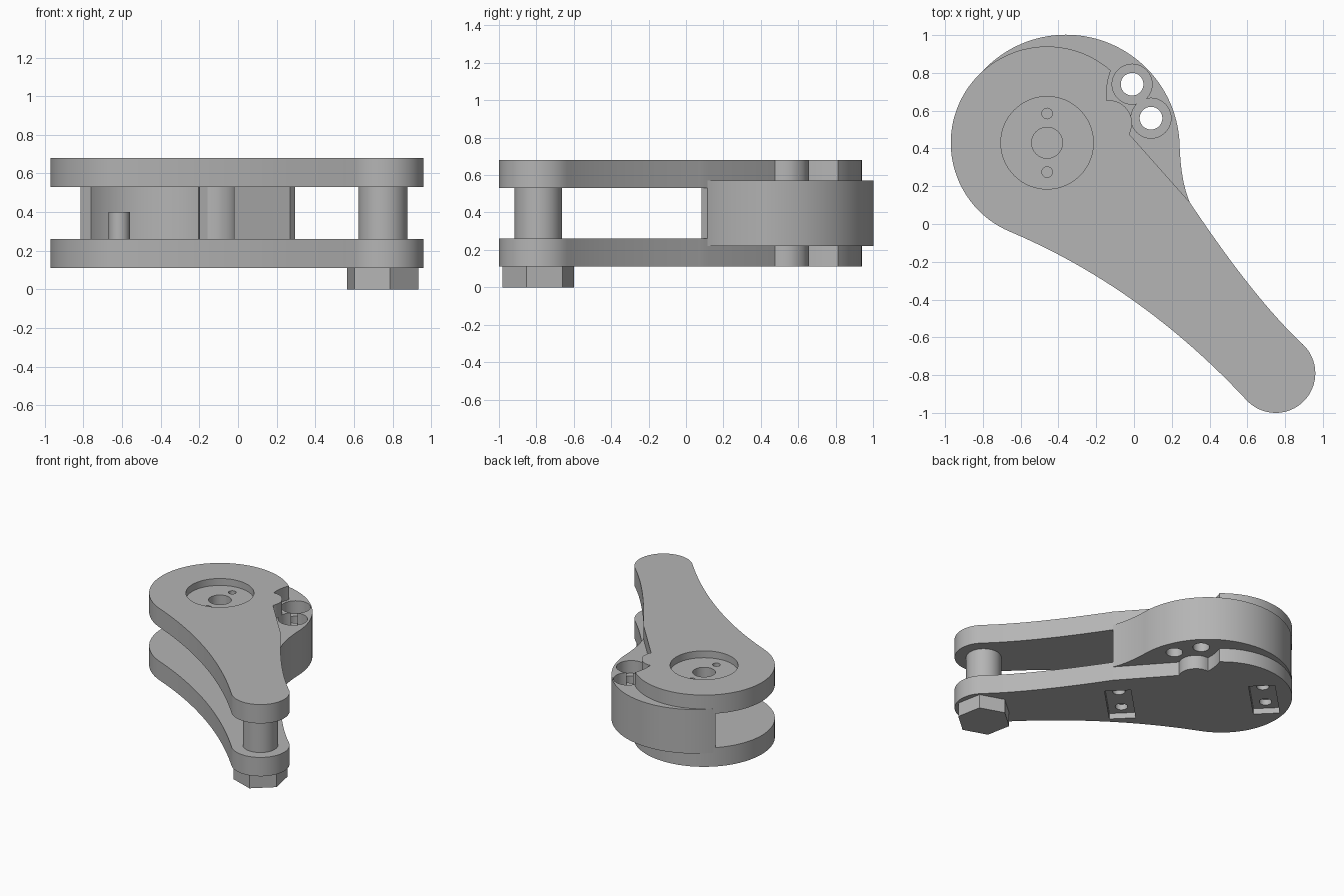
import bpy, bmesh, math
from mathutils import Vector

old = bpy.data.objects.get("Cube")
if old:
    bpy.data.objects.remove(old, do_unlink=True)

grey = bpy.data.materials.new("plain_grey")
grey.use_nodes = True
grey.diffuse_color = (0.46, 0.46, 0.46, 1)
grey.node_tree.nodes["Principled BSDF"].inputs["Base Color"].default_value = (0.46, 0.46, 0.46, 1)

HUB, TIP = (-0.46, 0.43), (0.75, -0.79)
BOLTS = [(-0.01, 0.74), (0.09, 0.56)]


def arc(c, r, start, end, n=40):
    angles = [math.radians(start + (end - start) * i / n) for i in range(n + 1)]
    return [(c[0] + r * math.cos(a), c[1] + r * math.sin(a)) for a in angles]


def bend(p, q, r, n=24):
    """Quadratic curve from p to r pulled toward q, without its end points."""
    p, q, r = Vector(p), Vector(q), Vector(r)
    ts = [i / n for i in range(1, n)]
    return [tuple(p * (1 - t) ** 2 + q * 2 * t * (1 - t) + r * t * t) for t in ts]


def prism(name, outline, z0, z1):
    bm = bmesh.new()
    face = bm.faces.new([bm.verts.new((x, y, z0)) for x, y in outline])
    new = bmesh.ops.extrude_face_region(bm, geom=[face])["geom"]
    verts = [v for v in new if isinstance(v, bmesh.types.BMVert)]
    bmesh.ops.translate(bm, vec=(0, 0, z1 - z0), verts=verts)
    bmesh.ops.recalc_face_normals(bm, faces=bm.faces)
    mesh = bpy.data.meshes.new(name)
    bm.to_mesh(mesh)
    bm.free()
    mesh.materials.append(grey)
    obj = bpy.data.objects.new(name, mesh)
    bpy.context.collection.objects.link(obj)
    return obj


def disc(name, c, r, z0, z1, n=48):
    return prism(name, arc(c, r, 0, 360, n)[:-1], z0, z1)


def select(obj):
    bpy.ops.object.select_all(action="DESELECT")
    obj.select_set(True)
    bpy.context.view_layer.objects.active = obj


def cut(obj, cutter):
    select(obj)
    mod = obj.modifiers.new("cut", "BOOLEAN")
    mod.operation, mod.solver, mod.object = "DIFFERENCE", "EXACT", cutter
    bpy.ops.object.modifier_apply(modifier=mod.name)
    bpy.data.objects.remove(cutter, do_unlink=True)


# Lever plate outline: round hub, scalloped notch, flat, waisted arm, round tip
hub_arc = arc(HUB, 0.51, 48.6, 247, 60)
tip_arc = arc(TIP, 0.21, -137, 47, 32)
flat_end = (0.295, 0.115)
outline = hub_arc + bend(hub_arc[-1], (0.037, -0.333), tip_arc[0]) + tip_arc
outline += bend(tip_arc[-1], (0.637, -0.398), flat_end) + [flat_end, (-0.025, 0.475)]
outline += bend((-0.025, 0.475), (0.0, 0.53), (-0.02, 0.58), 6) + [(-0.02, 0.58)]
outline += bend((-0.02, 0.58), (-0.06, 0.66), (-0.145, 0.655), 8) + [(-0.145, 0.655)]
outline += bend((-0.145, 0.655), (-0.15, 0.74), hub_arc[0], 8)

lower_plate = prism("lower_plate", outline, 0.11, 0.26)
upper_plate = prism("upper_plate", outline, 0.53, 0.68)

# Round pocket with centre bore and two small holes in the upper plate
cut(upper_plate, disc("pocket", HUB, 0.245, 0.625, 0.8, 64))
cut(upper_plate, disc("bore", HUB, 0.082, 0.4, 0.8))
for dy in (-0.155, 0.155):
    cut(upper_plate, disc("pin_hole", (HUB[0], HUB[1] + dy), 0.028, 0.4, 0.8, 24))

# Two slanted slots with paired blind holes under the lower plate
along = Vector((0.707, 0.707))
across = Vector((0.707, -0.707))
for centre in (Vector((0.03, -0.12)), Vector((-0.72, 0.6))):
    corners = [centre + along * 0.2 * s + across * 0.095 * t
               for s, t in ((-1, -1), (1, -1), (1, 1), (-1, 1))]
    cut(lower_plate, prism("slot", corners, 0.0, 0.155))
    for s in (-0.11, 0.11):
        cut(lower_plate, disc("slot_hole", centre + along * s, 0.045, 0.0, 0.2, 24))

# Curved spacer wall: outer arc, flared end, inner arc with a bulge for the bolts
wall = arc((-0.36, 0.4), 0.602, 139, 0, 60)
wall += bend(wall[-1], (0.25, 0.22), flat_end, 12) + [flat_end, (0.268, 0.082), (-0.02, 0.41)]
wall += bend((-0.02, 0.41), (-0.02, 0.62), (-0.19, 0.62), 10)
wall += bend((-0.19, 0.62), (-0.22, 0.72), (-0.2, 0.785), 6)
wall += arc(HUB, 0.44, 54, 133, 30)
spacer_wall = prism("spacer_wall", wall, 0.22, 0.57)
for c in BOLTS:
    cut(spacer_wall, disc("bolt_seat", c, 0.106, 0.47, 0.8))
    cut(spacer_wall, disc("bolt_hole", c, 0.06, 0.0, 0.8))

# Small peg inside, tip post and hexagonal bolt head
peg = disc("stop_peg", (-0.615, 0.68), 0.055, 0.25, 0.4, 32)
post = disc("tip_post", TIP, 0.127, 0.25, 0.54)
prism("hex_bolt_head", arc(TIP, 0.196, -19, 341, 6)[:-1], 0.0, 0.112)

for obj in (lower_plate, upper_plate, spacer_wall, peg, post):
    select(obj)
    bpy.ops.object.shade_smooth_by_angle(angle=math.radians(25))
